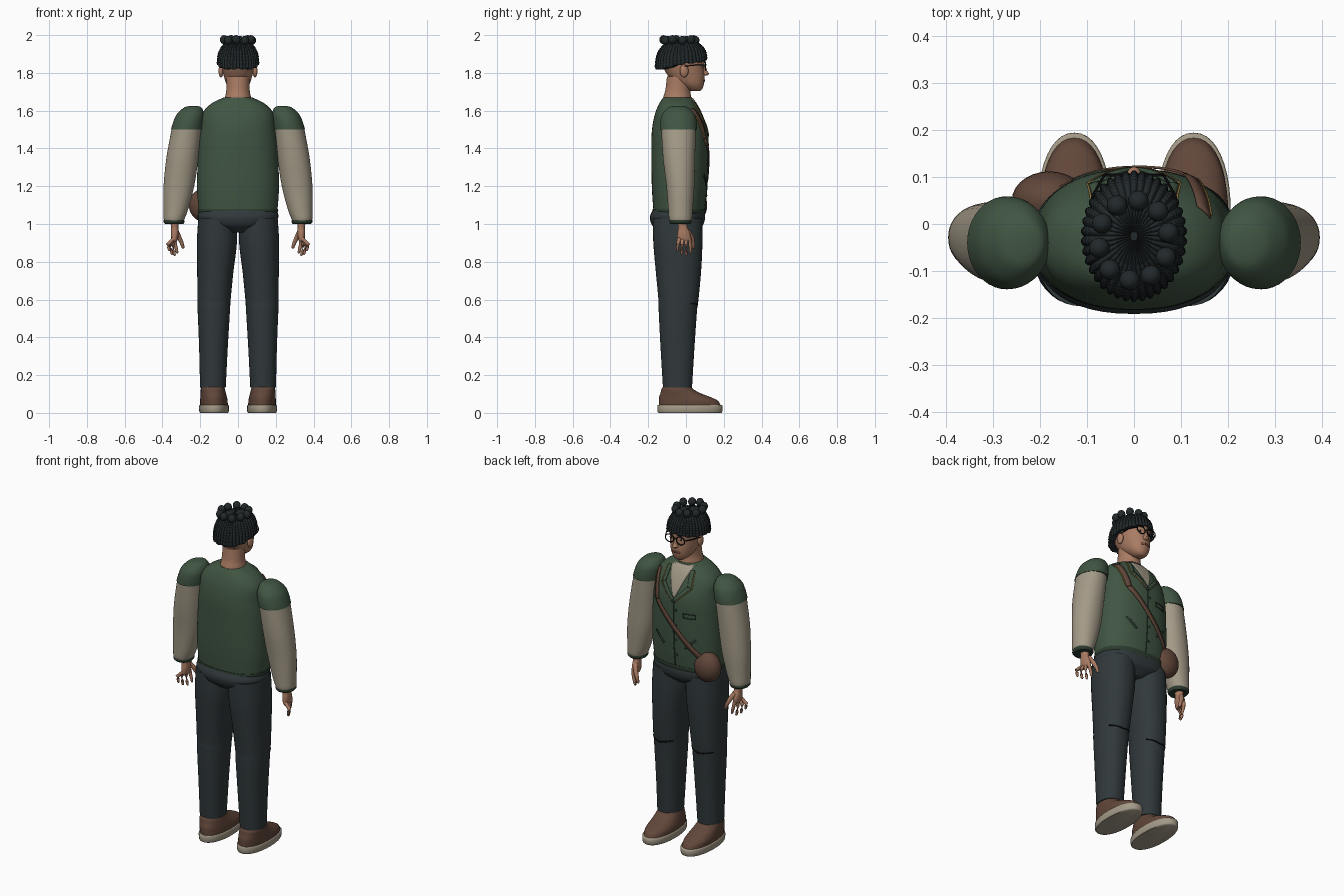
import bpy, bmesh, math
from mathutils import Vector, Matrix

if "Cube" in bpy.data.objects:
    bpy.data.objects.remove(bpy.data.objects["Cube"], do_unlink=True)


def material(name, r, g, b):
    m = bpy.data.materials.new(name)
    m.use_nodes = True
    m.diffuse_color = (r, g, b, 1)
    m.node_tree.nodes["Principled BSDF"].inputs["Base Color"].default_value = (r, g, b, 1)
    return m


GREEN = material("vest green", .052, .092, .056)
DARK_GREEN = material("trim green", .025, .045, .029)
CREAM = material("shirt cream", .37, .325, .245)
PANTS = material("charcoal trousers", .03, .04, .044)
BROWN = material("leather brown", .12, .062, .042)
SKIN = material("skin", .40, .20, .125)
HAIR = material("black hair", .016, .022, .024)
BLACK = material("black", .006, .006, .007)
GOLD = material("gold", .30, .19, .05)
LIP = material("lip", .25, .09, .065)


def finish(name, bm, mat, recalc=True):
    if recalc:
        bmesh.ops.recalc_face_normals(bm, faces=bm.faces)
    me = bpy.data.meshes.new(name)
    bm.to_mesh(me)
    bm.free()
    me.materials.append(mat)
    ob = bpy.data.objects.new(name, me)
    bpy.context.collection.objects.link(ob)
    bpy.ops.object.select_all(action='DESELECT')
    ob.select_set(True)
    bpy.context.view_layer.objects.active = ob
    bpy.ops.object.shade_smooth_by_angle(angle=math.radians(45))
    return ob


def skin_rings(bm, rings, caps=True):
    rows = [[bm.verts.new(p) for p in ring] for ring in rings]
    n = len(rows[0])
    for a, b in zip(rows, rows[1:]):
        for i in range(n):
            bm.faces.new((a[i], a[(i + 1) % n], b[(i + 1) % n], b[i]))
    if caps:
        bm.faces.new(rows[0])
        bm.faces.new(rows[-1])


def smooth_sections(secs, steps):
    """Catmull-Rom through (z, cx, cy, rx, ry) sections."""
    out = []
    for i in range(len(secs) - 1):
        p = [secs[max(0, min(len(secs) - 1, i + k))] for k in (-1, 0, 1, 2)]
        for s in range(steps):
            t = s / steps
            out.append([.5 * (2 * b + (c - a) * t + (2 * a - 5 * b + 4 * c - d) * t * t
                              + (3 * b - a - 3 * c + d) * t ** 3) for a, b, c, d in zip(*p)])
    return out + [list(secs[-1])]


def loft(name, secs, mat, power=2.0, side=1, segs=40, steps=5):
    secs = [(z, cx * side, cy, rx, ry) for z, cx, cy, rx, ry in secs]
    rows = smooth_sections(secs, steps)
    rings = []
    for z, cx, cy, rx, ry in rows:
        ring = []
        for i in range(segs):
            c, s = math.cos(math.tau * i / segs), math.sin(math.tau * i / segs)
            ring.append((cx + rx * math.copysign(abs(c) ** (2 / power), c),
                         cy + ry * math.copysign(abs(s) ** (2 / power), s), z))
        rings.append(ring)
    bm = bmesh.new()
    skin_rings(bm, rings)
    finish(name, bm, mat)
    return sorted(rows), power


def surface(shape, x, z, lift):
    """Point on the +y side of a loft."""
    rows, power = shape
    z = max(rows[0][0], min(rows[-1][0] - 1e-4, z))
    for a, b in zip(rows, rows[1:]):
        if a[0] <= z <= b[0]:
            t = (z - a[0]) / max(b[0] - a[0], 1e-6)
            _, cx, cy, rx, ry = [p + (q - p) * t for p, q in zip(a, b)]
            u = min(.99, abs((x - cx) / rx))
            return Vector((x, cy + ry * (1 - u ** power) ** (1 / power) + lift, z))


def sheet(name, shape, rows, mat, lift):
    """Thin plate laid on a loft; rows hold (x, z) points."""
    bm = bmesh.new()
    vs = [[bm.verts.new(surface(shape, x, z, lift)) for x, z in r] for r in rows]
    for a, b in zip(vs, vs[1:]):
        for i in range(len(a) - 1):
            f = bm.faces.new((a[i], a[i + 1], b[i + 1], b[i]))
            f.normal_update()
            if f.normal.y < 0:
                f.normal_flip()
    ob = finish(name, bm, mat, False)
    sol = ob.modifiers.new("thickness", 'SOLIDIFY')
    sol.thickness = .005


def strip(name, shape, pts, width, mat, lift=.003, n=16):
    for k, ((x0, z0), (x1, z1)) in enumerate(zip(pts, pts[1:])):
        d = Vector((z0 - z1, x1 - x0)).normalized() * width / 2
        rows = []
        for i in range(n + 1):
            x, z = x0 + (x1 - x0) * i / n, z0 + (z1 - z0) * i / n
            rows.append([(x + d.x * s, z + d.y * s) for s in (-1, 0, 1)])
        sheet(name, shape, rows, mat, lift)


def ball(name, loc, scale, mat, segs=20):
    bm = bmesh.new()
    bmesh.ops.create_uvsphere(bm, u_segments=segs, v_segments=segs // 2, radius=1,
                              matrix=Matrix.Translation(loc) @ Matrix.Diagonal((*scale, 1)))
    return finish(name, bm, mat)


def tube(name, pts, radii, mat, segs=10):
    pts = [Vector(p) for p in pts]
    rings = []
    for i, p in enumerate(pts):
        d = pts[min(i + 1, len(pts) - 1)] - pts[max(i - 1, 0)]
        q = d.to_track_quat('Z', 'Y')
        rings.append([p + q @ Vector((math.cos(math.tau * k / segs), math.sin(math.tau * k / segs), 0)) * radii[i]
                      for k in range(segs)])
    bm = bmesh.new()
    skin_rings(bm, rings)
    return finish(name, bm, mat)


# Trunk
torso = loft("vest", [(1.065, 0, -.037, .208, .135), (1.2, 0, -.035, .217, .146), (1.4, 0, -.033, .21, .15),
                      (1.5, 0, -.034, .2, .146), (1.58, 0, -.04, .19, .125), (1.635, 0, -.043, .145, .1),
                      (1.67, 0, -.045, .075, .076)], GREEN, 2.3, segs=64)
loft("vest_hem", [(1.055, 0, -.037, .208, .136), (1.068, 0, -.037, .213, .14), (1.08, 0, -.037, .212, .139)],
     DARK_GREEN, 2.3, segs=64)
loft("trouser_seat", [(.955, 0, -.045, .06, .09), (.975, 0, -.045, .12, .115), (1.0, 0, -.045, .19, .138),
                      (1.04, 0, -.045, .214, .146), (1.08, 0, -.04, .2, .132)], PANTS, 2.3, segs=48)

# Shirt opening, lapels and vest details
rows = []
for i in range(13):
    z = 1.49 + .175 * i / 12
    w = .004 + (z - 1.49) * .4
    rows.append([(w * (k / 4 - 1), z) for k in range(9)])
sheet("shirt_front", torso, rows, CREAM, .002)
for s in (-1, 1):
    strip("lapel", torso, [(0, 1.47), (s * .085, 1.56), (s * .075, 1.645)], .022, GREEN, .005)
    strip("lapel_piping", torso, [(s * .012, 1.47), (s * .1, 1.555), (s * .09, 1.64)], .004, GOLD, .006)
    strip("welt_pocket", torso, [(s * .07, 1.2), (s * .13, 1.26)], .012, DARK_GREEN)
strip("front_seam", torso, [(0, 1.47), (0, 1.08)], .005, DARK_GREEN)
strip("breast_pocket", torso, [(-.06, 1.41), (-.13, 1.41), (-.13, 1.385), (-.06, 1.385), (-.06, 1.41)],
      .005, DARK_GREEN, n=5)
for i in range(4):
    ball("button", surface(torso, -.015, 1.42 - .09 * i, .002), (.007, .004, .007), DARK_GREEN, 10)

# Satchel and strap
strip("satchel_strap", torso, [(.15, 1.61), (.12, 1.45), (-.17, 1.14)], .028, BROWN, .008)
strip("strap_stitching", torso, [(.165, 1.6), (.137, 1.45)], .004, GOLD, .009)
ball("satchel", (-.18, .05, 1.1), (.08, .062, .088), BROWN, 28)

# Limbs
for s, tag in ((1, "left"), (-1, "right")):
    leg = loft(tag + "_trouser_leg", [(1.03, .11, -.045, .1, .13), (.9, .112, -.043, .106, .13),
                                      (.75, .12, -.04, .096, .12), (.6, .127, -.04, .088, .106),
                                      (.55, .128, -.043, .086, .102), (.35, .13, -.045, .076, .09),
                                      (.135, .133, -.045, .068, .077)], PANTS, 2.2, s)
    strip(tag + "_knee_seam", leg, [(s * .06, .585), (s * .13, .57), (s * .2, .58)], .006, BLACK, n=6)
    loft(tag + "_sole", [(0, .127, .02, .074, .166), (.008, .127, .021, .078, .172), (.036, .127, .021, .079, .173),
                         (.042, .127, .02, .075, .168)], CREAM, 2.2, s, steps=2)
    loft(tag + "_shoe", [(.04, .127, .02, .073, .164), (.065, .128, .012, .073, .156), (.085, .129, -.008, .07, .134),
                         (.105, .131, -.03, .067, .105), (.125, .133, -.045, .064, .085),
                         (.14, .133, -.047, .06, .074)], BROWN, 2.2, s)
    loft(tag + "_shoulder", [(1.625, .235, -.04, .02, .025), (1.615, .24, -.04, .048, .055),
                             (1.58, .252, -.04, .073, .086), (1.54, .262, -.04, .081, .097),
                             (1.5, .271, -.04, .084, .099)], GREEN, 2, s)
    loft(tag + "_sleeve", [(1.51, .27, -.04, .08, .092), (1.35, .294, -.037, .085, .085), (1.2, .313, -.03, .081, .074),
                           (1.08, .329, -.029, .066, .065), (1.03, .338, -.029, .056, .061),
                           (1.012, .339, -.029, .05, .055)], CREAM, 2.1, s)
    loft(tag + "_cuff", [(1.022, .339, -.029, .054, .058), (1.01, .339, -.029, .055, .059),
                         (1.0, .338, -.029, .048, .052)], DARK_GREEN, 2.1, s)
    # Hands
    loft(tag + "_palm", [(1.01, .335, -.02, .022, .026), (.98, .335, -.016, .02, .026),
                         (.95, .335, -.012, .021, .034), (.92, .336, -.01, .017, .036),
                         (.905, .336, -.01, .01, .03)], SKIN, 2.2, s, 20)
    for k, (y, tip) in enumerate(((-.036, .862), (-.018, .843), (.001, .836), (.019, .85))):
        x = .368 - .014 * k
        tube(tag + "_finger", [(s * .338, y, .925), (s * (x + .006), y * 1.2, .89), (s * x, y * 1.25, tip + .018),
                               (s * (x - .004), y * 1.25, tip), (s * (x - .005), y * 1.25, tip - .006)],
             (.0105, .0095, .0085, .007, .003), SKIN)
    tube(tag + "_thumb", [(s * .33, .008, .965), (s * .312, .03, .93), (s * .298, .038, .9),
                          (s * .29, .04, .875), (s * .289, .04, .87)], (.014, .013, .01, .008, .003), SKIN)

# Neck and head
loft("neck", [(1.63, 0, -.045, .078, .078), (1.67, 0, -.046, .069, .074), (1.71, 0, -.043, .062, .066),
              (1.78, 0, -.035, .062, .066)], SKIN)
head = loft("head", [(1.703, 0, .05, .022, .025), (1.715, 0, .042, .04, .044), (1.74, 0, .025, .06, .07),
                     (1.775, 0, .006, .073, .093), (1.82, 0, -.01, .083, .107), (1.87, 0, -.02, .089, .119),
                     (1.92, 0, -.025, .08, .11), (1.95, 0, -.025, .05, .07)], SKIN, 2.1)
loft("nose", [(1.785, 0, .094, .012, .014), (1.795, 0, .098, .017, .024), (1.81, 0, .096, .011, .017),
              (1.845, 0, .09, .007, .01)], SKIN, 2, 1, 16)
strip("mouth", head, [(-.025, 1.757), (0, 1.76), (.025, 1.757)], .009, LIP, .002, 5)

for s, tag in ((1, "left"), (-1, "right")):
    ball(tag + "_ear", (s * .09, -.01, 1.81), (.013, .023, .034), SKIN)
    ball(tag + "_eye", surface(head, s * .034, 1.836, -.003), (.014, .006, .007), CREAM, 14)
    ball(tag + "_iris", surface(head, s * .034, 1.836, .001), (.006, .004, .006), BLACK, 12)
    strip(tag + "_eyebrow", head, [(s * .015, 1.862), (s * .055, 1.864)], .007, HAIR, .002, 5)
    # Spectacles
    tube(tag + "_lens_rim", [(s * .036 + .028 * math.cos(a), .104, 1.836 + .023 * math.sin(a))
                             for a in (math.tau * i / 24 for i in range(25))], [.003] * 25, BLACK, 6)
    tube(tag + "_temple_arm", [(s * .063, .104, 1.842), (s * .088, .06, 1.842), (s * .096, -.01, 1.835)],
         [.003] * 3, BLACK, 6)
tube("spectacle_bridge", [(-.009, .104, 1.84), (0, .107, 1.844), (.009, .104, 1.84)], [.003] * 3, BLACK, 6)

# Braided hair cap with knotted buns
BRAIDS, DIV, ROWS = 38, 6, 44
rings = []
for j in range(1, ROWS + 2):
    a = min(j / ROWS, 1) * math.pi / 2
    ring = []
    for i in range(BRAIDS * DIV):
        th = math.tau * i / (BRAIDS * DIV)
        ridge = abs(math.sin(th * BRAIDS / 2))
        bump = 1 + .05 * ridge * (1 + .35 * math.sin(j * 2.1)) - .03
        bump *= .82 if j > ROWS else 1
        hem = 1.842 + .024 * math.sin(th) + .006 * math.sin(th * 9) * math.sin(th * 5)
        r = math.sin(a) ** .8 * bump
        ring.append((.11 * r * math.cos(th), -.026 + .136 * r * math.sin(th),
                     hem + (1.972 - hem) * max(math.cos(a), 0) ** .8 + .004 * ridge * math.cos(a)))
    rings.append(ring)
bm = bmesh.new()
skin_rings(bm, rings)
finish("braided_hair", bm, HAIR)
for i in range(10):
    th = math.tau * (i + .3) / 10
    ball("hair_knot", (.075 * math.cos(th), -.035 + .085 * math.sin(th), 1.972 + .004 * (i % 2)),
         (.022, .022, .024), HAIR, 16)
